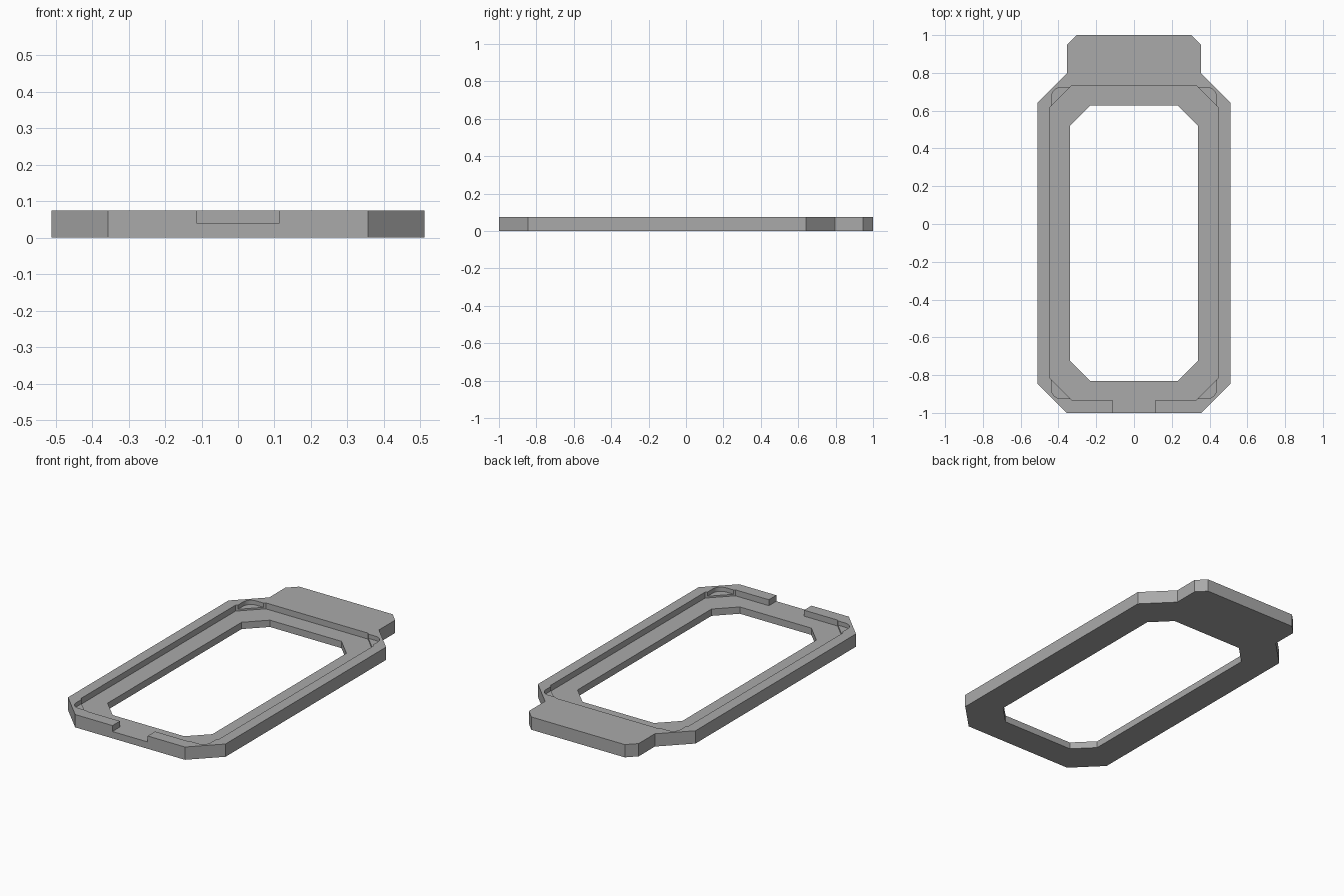
import bpy
import bmesh
import math

HEIGHT = 0.075
FLOOR = 0.04    # recess floor
LEDGE = 0.05    # small corner ledges
ABOVE = 0.1     # top of the cutters

if "Cube" in bpy.data.objects:
    bpy.data.objects.remove(bpy.data.objects["Cube"], do_unlink=True)

grey = bpy.data.materials.new("grey plastic")
grey.use_nodes = True
colour = (0.4, 0.4, 0.4, 1)
grey.diffuse_color = colour
grey.node_tree.nodes["Principled BSDF"].inputs["Base Color"].default_value = colour


def mirrored(half):
    """Complete a right-hand profile, listed front to back, across x = 0."""
    return half + [(-x, y) for x, y in reversed(half)]


def chamfered(x, front, back, cut):
    return mirrored([(x - cut, front), (x, front + cut), (x, back - cut), (x - cut, back)])


def rounded(x, front, back, r, steps=8):
    angles = [math.pi / 2 * i / steps for i in range(steps + 1)]
    half = [(x - r + r * math.sin(a), front + r - r * math.cos(a)) for a in angles]
    half += [(x - r + r * math.cos(a), back - r + r * math.sin(a)) for a in angles]
    return mirrored(half)


def prism(name, outline, bottom, top):
    bm = bmesh.new()
    face = bm.faces.new([bm.verts.new((x, y, bottom)) for x, y in outline])
    extruded = bmesh.ops.extrude_face_region(bm, geom=[face])["geom"]
    verts = [v for v in extruded if isinstance(v, bmesh.types.BMVert)]
    bmesh.ops.translate(bm, verts=verts, vec=(0, 0, top - bottom))
    bmesh.ops.recalc_face_normals(bm, faces=bm.faces)
    mesh = bpy.data.meshes.new(name)
    bm.to_mesh(mesh)
    bm.free()
    mesh.materials.append(grey)
    obj = bpy.data.objects.new(name, mesh)
    bpy.context.collection.objects.link(obj)
    return obj


# Frame body with the wide tab at the back
frame = prism("frame", mirrored([
    (0.356, -1), (0.511, -0.845), (0.511, 0.642), (0.356, 0.797),
    (0.356, 0.947), (0.303, 1)]), 0, HEIGHT)

# Window opening, recess, rounded corner ledges and front notch
cutters = [
    prism("opening_cutter", chamfered(0.34, -0.83, 0.627, 0.108), -0.1, ABOVE),
    prism("recess_cutter", chamfered(0.447, -0.931, 0.731, 0.116), FLOOR, ABOVE),
    prism("corner_cutter", rounded(0.437, -0.924, 0.722, 0.05), LEDGE, ABOVE),
    prism("notch_cutter", mirrored([(0.114, -1.1), (0.114, -0.88)]), FLOOR, ABOVE),
]
bpy.context.view_layer.objects.active = frame
for cutter in cutters:
    cut = frame.modifiers.new(cutter.name, "BOOLEAN")
    cut.operation = "DIFFERENCE"
    cut.solver = "EXACT"
    cut.object = cutter
    bpy.ops.object.modifier_apply(modifier=cut.name)
    bpy.data.objects.remove(cutter, do_unlink=True)

# Crisp flat faces, smooth only around the rounded corners
frame.select_set(True)
bpy.ops.object.shade_smooth_by_angle(angle=math.radians(20))
